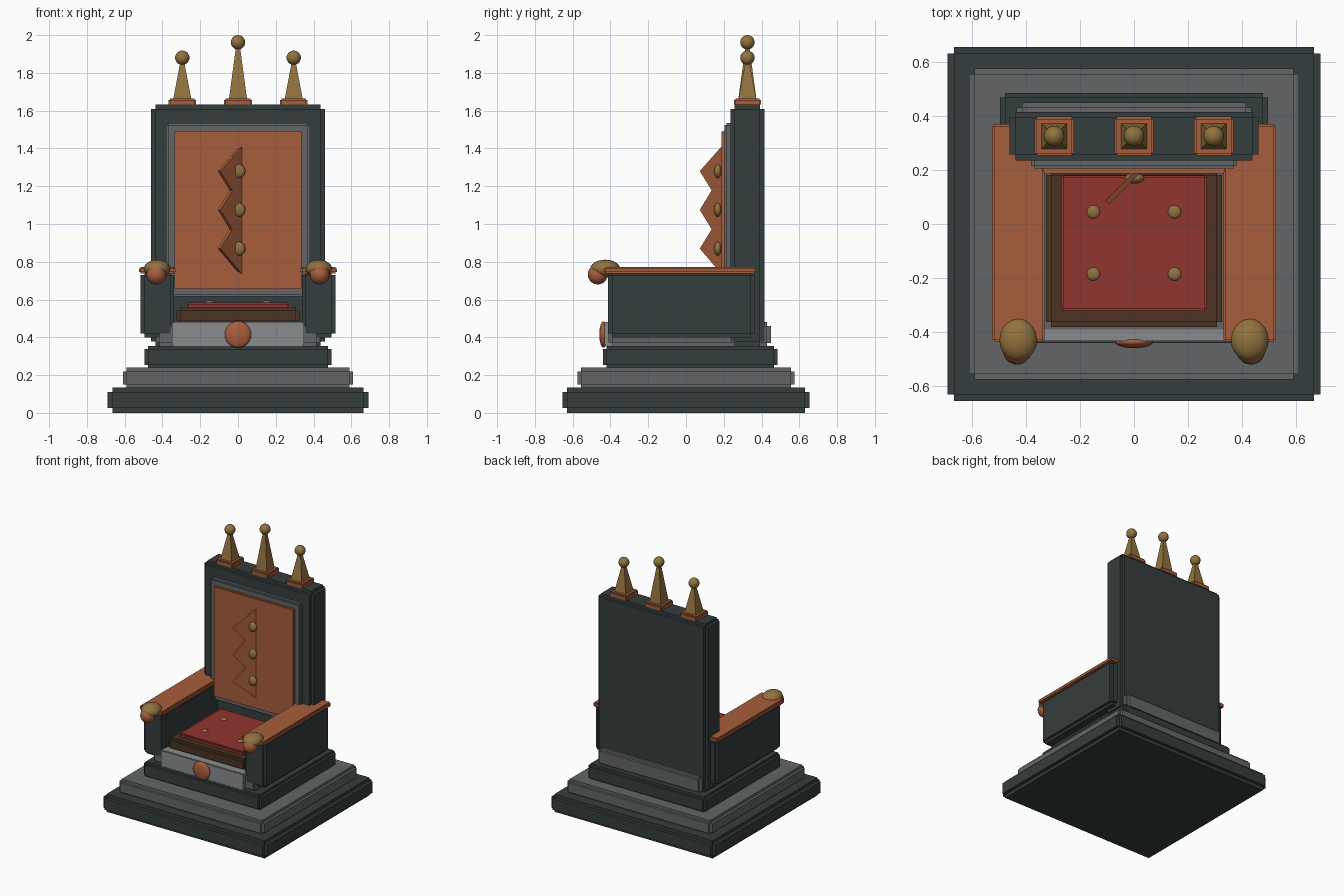
import bpy, bmesh, math
from mathutils import Matrix, Vector

cube = bpy.data.objects.get("Cube")
if cube:
    bpy.data.objects.remove(cube, do_unlink=True)


def material(name, rgb):
    m = bpy.data.materials.new(name)
    m.use_nodes = True
    m.diffuse_color = (*rgb, 1)
    m.node_tree.nodes["Principled BSDF"].inputs["Base Color"].default_value = (*rgb, 1)
    return m


DARK = material("dark_slate", (0.036, 0.047, 0.047))
STONE = material("grey_stone", (0.122, 0.13, 0.136))
PALE = material("pale_stone", (0.25, 0.265, 0.27))
COPPER = material("copper", (0.39, 0.112, 0.046))
RED = material("red_cloth", (0.29, 0.035, 0.028))
BROWN = material("brown_wood", (0.07, 0.033, 0.016))
BRASS = material("brass", (0.29, 0.17, 0.048))


def finish(name, bm, mat, smooth=False):
    me = bpy.data.meshes.new(name)
    bmesh.ops.recalc_face_normals(bm, faces=bm.faces)
    bm.to_mesh(me)
    bm.free()
    me.materials.append(mat)
    if smooth:
        me.shade_smooth()
    ob = bpy.data.objects.new(name, me)
    bpy.context.collection.objects.link(ob)
    return ob


def block(name, x, y, z, step, mat):
    """Block with square rebated edges: three crossing boxes, each full size on one axis."""
    bm = bmesh.new()
    lo, hi = Vector((x[0], y[0], z[0])), Vector((x[1], y[1], z[1]))
    for axis in range(3):
        size = hi - lo
        for other in range(3):
            if other != axis:
                size[other] -= 2 * step
        mat4 = Matrix.Translation((lo + hi) / 2) @ Matrix.Diagonal((*size, 1))
        bmesh.ops.create_cube(bm, size=1, matrix=mat4)
    return finish(name, bm, mat)


def ball(name, centre, radii, mat):
    bm = bmesh.new()
    bmesh.ops.create_uvsphere(bm, u_segments=20, v_segments=12, radius=1,
                              matrix=Matrix.Translation(centre) @ Matrix.Diagonal((*radii, 1)))
    return finish(name, bm, mat, smooth=True)


def spike(name, x, y, z0, z1, half, mat):
    """Square tapering spike."""
    bm = bmesh.new()
    r = math.sqrt(2)
    bmesh.ops.create_cone(bm, cap_ends=True, segments=4, radius1=half * r, radius2=0.01 * r,
                          depth=z1 - z0,
                          matrix=Matrix.Translation((x, y, (z0 + z1) / 2))
                          @ Matrix.Rotation(math.pi / 4, 4, "Z"))
    return finish(name, bm, mat)


# Stepped plinth
block("lower_step", (-0.69, 0.69), (-0.655, 0.655), (0, 0.135), 0.025, DARK)
block("middle_step", (-0.61, 0.61), (-0.575, 0.575), (0.13, 0.24), 0.02, STONE)
block("upper_step", (-0.495, 0.495), (-0.44, 0.485), (0.235, 0.355), 0.018, DARK)

# Seat
block("seat_base", (-0.435, 0.435), (-0.41, 0.45), (0.35, 0.48), 0.02, STONE)
block("front_panel", (-0.35, 0.35), (-0.432, -0.37), (0.355, 0.48), 0.005, PALE)
block("seat_frame", (-0.325, 0.325), (-0.38, 0.2), (0.47, 0.56), 0.018, BROWN)
block("cushion", (-0.27, 0.27), (-0.322, 0.18), (0.545, 0.585), 0.008, RED)
ball("front_medallion", (0, -0.437, 0.415), (0.07, 0.022, 0.07), COPPER)
for x in (-0.15, 0.15):
    for y in (-0.185, 0.045):
        ball("cushion_button", (x, y, 0.583), (0.025, 0.025, 0.012), BRASS)

# Back
block("back_slab", (-0.46, 0.46), (0.235, 0.415), (0.355, 1.632), 0.022, DARK)
block("back_frame", (-0.38, 0.38), (0.205, 0.26), (0.615, 1.535), 0.01, STONE)
block("back_panel", (-0.337, 0.337), (0.187, 0.22), (0.655, 1.493), 0.005, COPPER)

# Arms with rounded ends
for side, s in (("left", 1), ("right", -1)):
    def span(a, b):
        return tuple(sorted((s * a, s * b)))
    block(side + "_arm", span(0.338, 0.515), (-0.412, 0.365), (0.4, 0.75), 0.02, DARK)
    block(side + "_arm_pad", span(0.33, 0.525), (-0.435, 0.37), (0.737, 0.772), 0.008, COPPER)
    ball(side + "_arm_cap", (s * 0.428, -0.428, 0.763), (0.07, 0.079, 0.048), BRASS)
    ball(side + "_arm_knob", (s * 0.432, -0.467, 0.733), (0.053, 0.053, 0.053), COPPER)

# Zigzag fin standing out diagonally from the back panel: (reach, height)
fin = [(-0.015, 1.41), (0.1, 1.28), (0.037, 1.178), (0.1, 1.075), (0.037, 0.972),
       (0.1, 0.87), (-0.015, 0.735)]
bm = bmesh.new()
face = bm.faces.new([bm.verts.new((-r - 0.007, 0.187 - r, z)) for r, z in fin])
out = bmesh.ops.extrude_face_region(bm, geom=[face])
bmesh.ops.translate(bm, vec=(0.014, -0.014, 0),
                    verts=[v for v in out["geom"] if isinstance(v, bmesh.types.BMVert)])
finish("zigzag_fin", bm, COPPER)
for z in (0.87, 1.075, 1.28):
    ball("back_stud", (0.002, 0.169, z), (0.037, 0.02, 0.037), BRASS)

# Finials along the top
for x, top in ((-0.295, 1.88), (0, 1.962), (0.295, 1.88)):
    block("finial_base", (x - 0.073, x + 0.073), (0.253, 0.397), (1.625, 1.665), 0.008, COPPER)
    spike("finial_spike", x, 0.325, 1.66, top - 0.02, 0.048, BRASS)
    ball("finial_ball", (x, 0.325, top), (0.038, 0.038, 0.038), BRASS)
